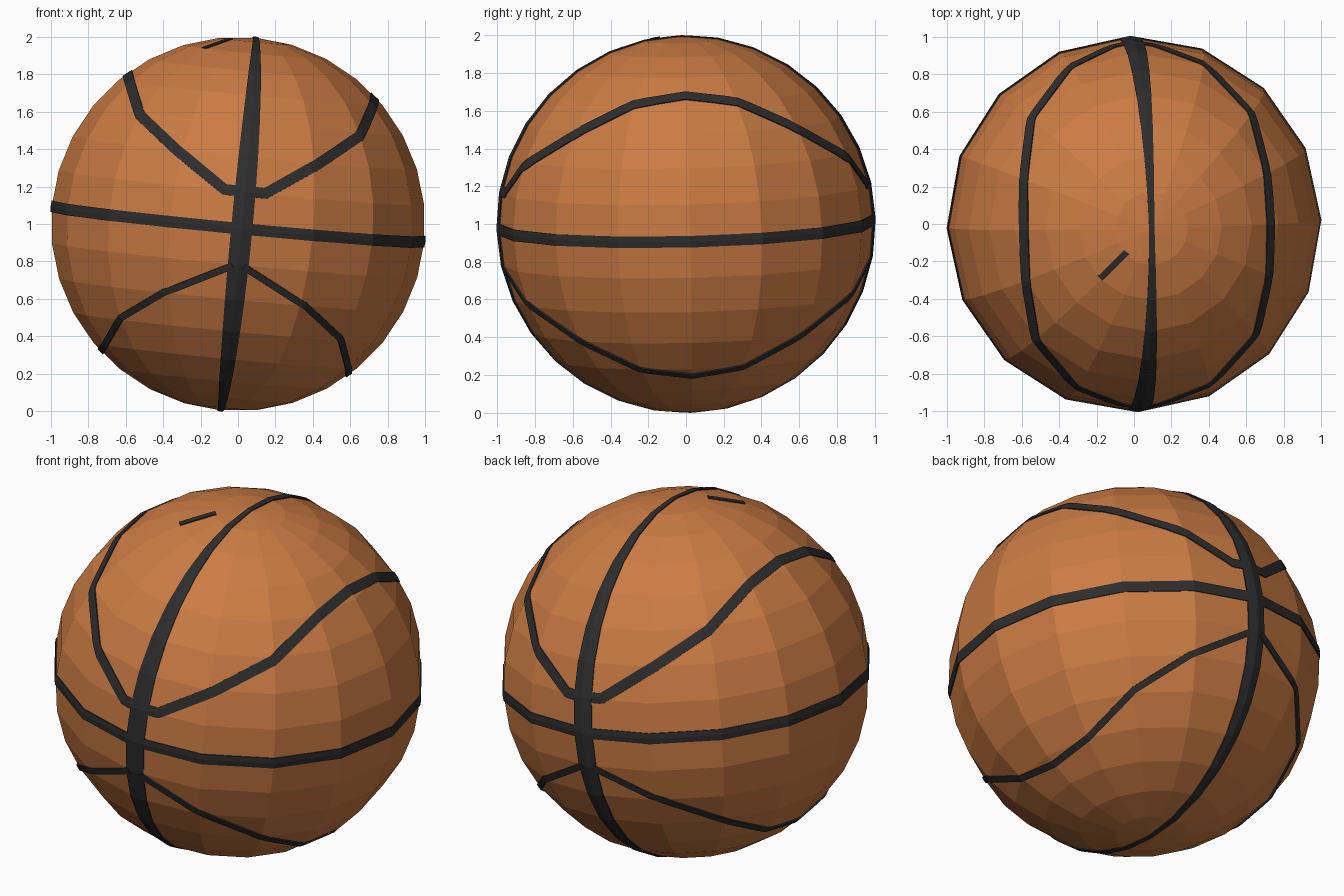
import bpy, bmesh, math
from mathutils import Vector, Euler
from mathutils.bvhtree import BVHTree

if "Cube" in bpy.data.objects:
    bpy.data.objects.remove(bpy.data.objects["Cube"])

TILT = Euler((math.radians(1.5), math.radians(5.4), math.radians(1.3)))
CENTRE = Vector((0, 0, 1))


def material(name, rgb):
    m = bpy.data.materials.new(name)
    m.diffuse_color = (*rgb, 1)
    m.use_nodes = True
    m.node_tree.nodes["Principled BSDF"].inputs["Base Color"].default_value = m.diffuse_color
    return m


ORANGE = material("orange_leather", (0.60, 0.20, 0.057))
BLACK = material("black_seam", (0.026, 0.026, 0.026))


def make_object(name, bm, mat):
    me = bpy.data.meshes.new(name)
    bm.to_mesh(me)
    bm.free()
    me.materials.append(mat)
    ob = bpy.data.objects.new(name, me)
    ob.rotation_euler = TILT
    ob.location = CENTRE
    bpy.context.collection.objects.link(ob)
    return ob


# ball: flat-faced sphere, 16 segments by 16 rings
bm = bmesh.new()
bmesh.ops.create_uvsphere(bm, u_segments=16, v_segments=16, radius=1)
surface = BVHTree.FromBMesh(bm)
make_object("ball", bm, ORANGE)


def on_ball(p, lift):
    d = p.normalized()
    hit = surface.ray_cast(d * 3, -d)[0]
    return (hit if hit else d) + d * lift


def seam(name, points, width, closed=False, lift=0.006, steps=6):
    """Thin strip that hugs the facets of the ball along a path."""
    pts = [Vector(p).normalized() for p in points]
    pairs = list(zip(pts, pts[1:] + pts[:1])) if closed else list(zip(pts, pts[1:]))
    path = [a.lerp(b, i / steps).normalized() for a, b in pairs for i in range(steps)]
    if not closed:
        path.append(pts[-1])
    n = len(path)
    bm = bmesh.new()
    rows = []
    for i, p in enumerate(path):
        if closed:
            t = path[(i + 1) % n] - path[i - 1]
        else:
            t = path[min(i + 1, n - 1)] - path[max(i - 1, 0)]
        side = p.cross(t).normalized()
        w = width(p) if callable(width) else width
        rows.append([bm.verts.new(on_ball(p + side * w * k, lift)) for k in (0.5, 0, -0.5)])
    for i in range(n if closed else n - 1):
        a, b = rows[i], rows[(i + 1) % n]
        for k in range(2):
            f = bm.faces.new((a[k], a[k + 1], b[k + 1], b[k]))
            f.normal_update()
            if f.normal.dot(f.calc_center_median()) < 0:
                f.normal_flip()
    ob = make_object(name, bm, BLACK)
    mod = ob.modifiers.new("thickness", "SOLIDIFY")
    mod.thickness = 0.008
    mod.offset = -1


# great-circle seams
angles = [math.tau * i / 16 for i in range(16)]
seam("equator_seam", [(math.cos(a), math.sin(a), 0) for a in angles], 0.062, True)
seam("vertical_seam", [(0, math.cos(a), math.sin(a)) for a in angles],
     lambda p: 0.03 + 0.085 * abs(p.y) ** 1.5, True)

# curved side seams: quarter path, mirrored front to back, left to right, top to bottom
quarter = [(0.03, -0.97, 0.2), (0.11, -0.96, 0.2), (0.376, -0.83, 0.377),
           (0.582, -0.59, 0.537), (0.648, -0.27, 0.70), (0.663, 0, 0.746)]
half = quarter + [(x, -y, z) for x, y, z in quarter[-2::-1]]
lower = [p for p in half if p[0] != 0.11]
for label, s in (("right", 1), ("left", -1)):
    seam(f"upper_{label}_seam", [(s * x, y, z) for x, y, z in half], 0.058)
    seam(f"lower_{label}_seam", [(s * x, y, -z) for x, y, z in lower], 0.037, lift=0.009)

# short slit beside the top of the ball
to_local = TILT.to_matrix().inverted()
slit = [to_local @ Vector(p) for p in ((-0.18, -0.29, 0.94), (-0.04, -0.15, 0.985))]
seam("valve_slit", slit, 0.035, lift=0.006)
